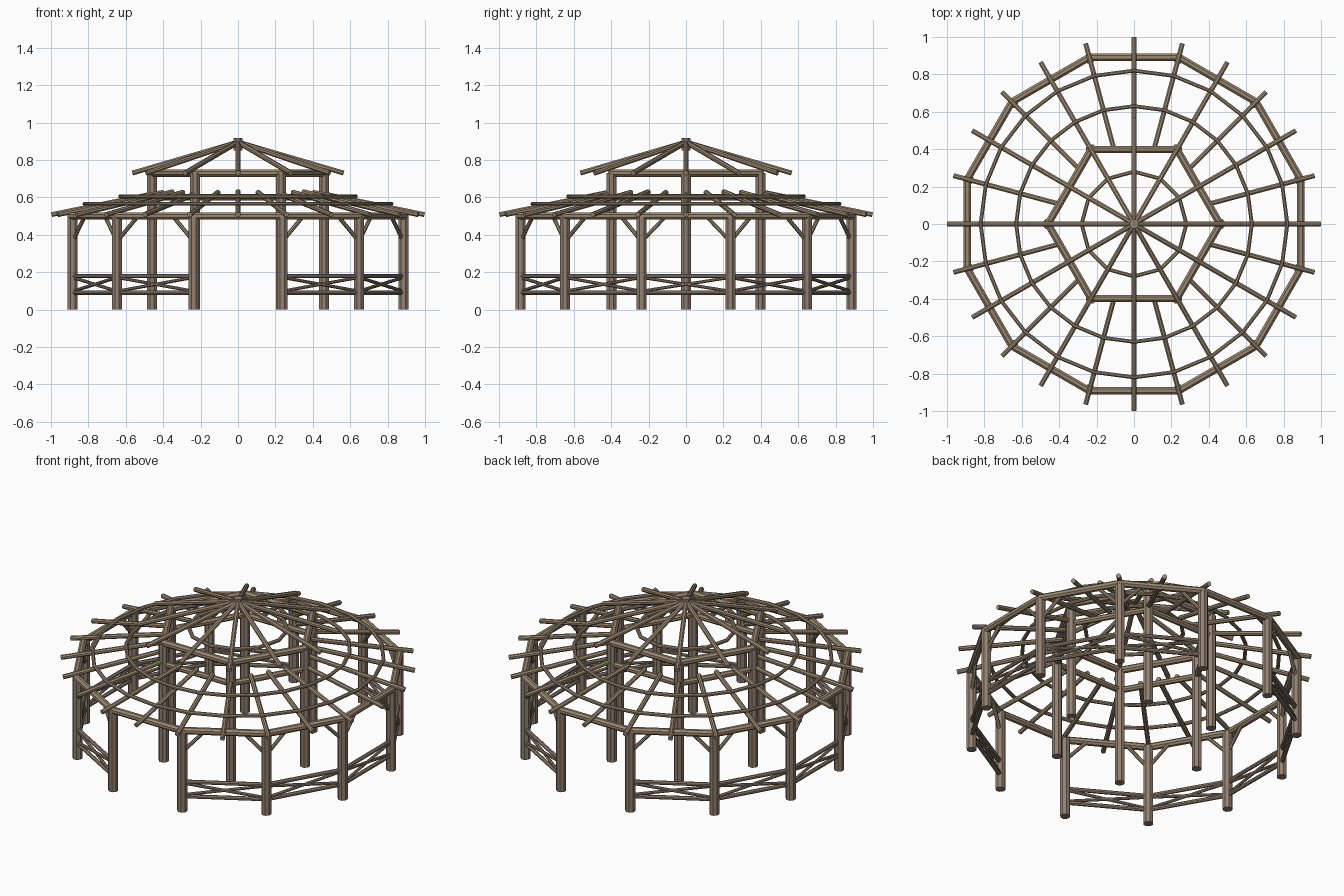
import bpy, bmesh
from math import sin, cos, radians
from mathutils import Vector, Matrix

cube = bpy.data.objects.get("Cube")
if cube:
    bpy.data.objects.remove(cube, do_unlink=True)


def material(name, rgb):
    m = bpy.data.materials.new(name)
    m.use_nodes = True
    m.diffuse_color = (*rgb, 1)
    bsdf = m.node_tree.nodes["Principled BSDF"]
    bsdf.inputs["Base Color"].default_value = (*rgb, 1)
    bsdf.inputs["Roughness"].default_value = 0.9
    return m


POST_WOOD = material("grey brown post wood", (0.29, 0.22, 0.163))
BEAM_WOOD = material("warm brown beam wood", (0.33, 0.25, 0.163))


def polar(radius, degrees, z):
    a = radians(degrees)
    return Vector((radius * cos(a), radius * sin(a), z))


def build(name, mat, poles, radius, sides=8):
    """One object made of straight round poles, each given by its two ends."""
    bm = bmesh.new()
    for a, b in poles:
        d = b - a
        place = Matrix.Translation((a + b) / 2) @ d.to_track_quat("Z", "Y").to_matrix().to_4x4()
        spin = Matrix.Rotation(radians(180 / sides), 4, "Z")
        bmesh.ops.create_cone(bm, cap_ends=True, segments=sides, radius1=radius,
                              radius2=radius, depth=d.length, matrix=place @ spin)
    mesh = bpy.data.meshes.new(name)
    bm.to_mesh(mesh)
    bm.free()
    mesh.materials.append(mat)
    obj = bpy.data.objects.new(name, mesh)
    bpy.context.collection.objects.link(obj)
    return obj


def ring(radius, z, count, start=0.0, lap=0.0):
    """Ends of the straight pieces of a polygonal ring."""
    step = 360 / count
    pieces = []
    for i in range(count):
        a = polar(radius, start + i * step, z)
        b = polar(radius, start + (i + 1) * step, z)
        extra = (b - a).normalized() * lap
        pieces.append((a - extra, b + extra))
    return pieces


OUTER, INNER = 0.915, 0.46
EAVE_Z, UPPER_Z = 0.5, 0.729

# Posts
build("outer_posts", POST_WOOD,
      [(polar(OUTER, 15 + 30 * i, 0), polar(OUTER, 15 + 30 * i, EAVE_Z)) for i in range(12)], 0.029)
build("inner_posts", POST_WOOD,
      [(polar(INNER, 60 * i, 0), polar(INNER, 60 * i, UPPER_Z)) for i in range(6)], 0.029)

# Ring beams on the posts, and the ledger under the lower rafters
build("outer_ring_beams", BEAM_WOOD, ring(OUTER + 0.008, EAVE_Z, 12, 15, 0.006), 0.021)
build("inner_ring_beams", BEAM_WOOD, ring(INNER, UPPER_Z, 6, 0, 0.008), 0.021)
build("ledger_beams", BEAM_WOOD, ring(INNER, 0.6, 6), 0.018)


# Lower roof: rafters reach from the inner hexagon out past the eaves
def lower_z(r):
    return 0.507 + 0.205 * (1 - r)


lower = []
for i in range(24):
    angle = 15 * i
    start = 0.40 / cos(radians(angle % 60 - 30))
    lower.append((polar(start, angle, lower_z(start)), polar(0.997, angle, lower_z(0.997))))
build("lower_rafters", BEAM_WOOD, lower, 0.014)

# Purlin hoops lying on the lower rafters
for label, r in (("outer", 0.82), ("middle", 0.63)):
    build(label + "_purlin_hoop", BEAM_WOOD, ring(r, lower_z(r) + 0.022, 24, 0, 0.001), 0.011)

# Upper roof
build("upper_rafters", BEAM_WOOD,
      [(polar(0.012, 30 * i, 0.892), polar(0.565, 30 * i, 0.73)) for i in range(12)], 0.014)
build("inner_tie_hoop", BEAM_WOOD, ring(0.28, UPPER_Z, 12, 0, 0.001), 0.011)
build("king_post", POST_WOOD, [(Vector((0, 0, 0.85)), Vector((0, 0, 0.917)))], 0.025)

# Railings and knee braces in every bay except the front and back openings
rails, crosses, braces = [], [], []
for i in range(12):
    middle = 30 * i
    if middle in (90, 270):
        continue
    left, right = middle - 15, middle + 15
    for z in (0.09, 0.18):
        rails.append((polar(OUTER, left, z), polar(OUTER, right, z)))
    for a, b in ((left, right), (right, left)):
        crosses.append((polar(OUTER, a, 0.098), polar(OUTER, b, 0.172)))
        foot, far = polar(OUTER, a, 0.38), polar(OUTER, b, 0.38)
        along = (far - foot).normalized()
        braces.append((foot + along * 0.015, foot + along * 0.12 + Vector((0, 0, 0.11))))
build("railing_bars", POST_WOOD, rails, 0.012)
build("railing_crosses", POST_WOOD, crosses, 0.009)
build("knee_braces", BEAM_WOOD, braces, 0.011)
